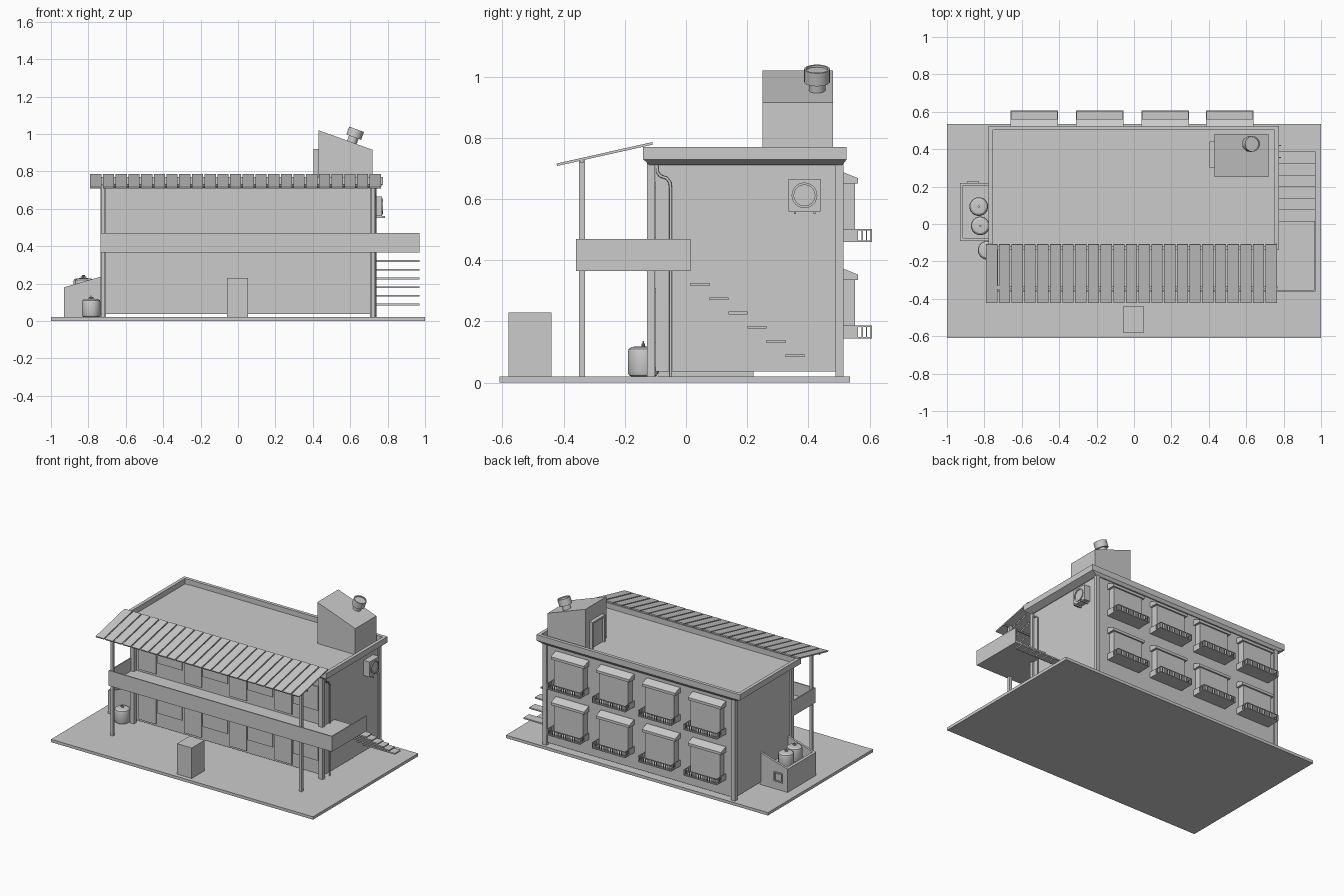
import bpy, bmesh, math
from mathutils import Vector, Matrix

if "Cube" in bpy.data.objects:
    bpy.data.objects.remove(bpy.data.objects["Cube"])


def finish(name, bm):
    bmesh.ops.recalc_face_normals(bm, faces=bm.faces)
    me = bpy.data.meshes.new(name)
    bm.to_mesh(me)
    bm.free()
    ob = bpy.data.objects.new(name, me)
    bpy.context.collection.objects.link(ob)
    return ob


def boxes(name, items):
    """One object from boxes given as (x0, x1, y0, y1, z0, z1)."""
    bm = bmesh.new()
    for x0, x1, y0, y1, z0, z1 in items:
        m = Matrix.Translation(((x0 + x1) / 2, (y0 + y1) / 2, (z0 + z1) / 2)) @ \
            Matrix.Diagonal((x1 - x0, y1 - y0, z1 - z0, 1))
        bmesh.ops.create_cube(bm, size=1, matrix=m)
    return finish(name, bm)


def prism(name, pts, axis, a, b):
    """Extrude a closed profile along x (points y,z) or y (points x,z)."""
    bm = bmesh.new()
    put = (lambda p, t: (t, p[0], p[1])) if axis == 'x' else (lambda p, t: (p[0], t, p[1]))
    f = bm.faces.new([bm.verts.new(put(p, a)) for p in pts])
    r = bmesh.ops.extrude_face_region(bm, geom=[f])
    d = Vector((b - a, 0, 0)) if axis == 'x' else Vector((0, b - a, 0))
    bmesh.ops.translate(bm, vec=d, verts=[v for v in r['geom'] if isinstance(v, bmesh.types.BMVert)])
    return finish(name, bm)


def smooth(ob):
    bpy.ops.object.select_all(action='DESELECT')
    ob.select_set(True)
    bpy.context.view_layer.objects.active = ob
    bpy.ops.object.shade_smooth_by_angle()


def lathe(name, profile, matrix, n=24):
    """Revolve (radius, height) points about the local z axis."""
    bm = bmesh.new()
    rings = [[bm.verts.new(matrix @ Vector((r * math.cos(2 * math.pi * i / n),
              r * math.sin(2 * math.pi * i / n), h))) for i in range(n)] for r, h in profile]
    for lo, hi in zip(rings, rings[1:]):
        for i in range(n):
            bm.faces.new((lo[i], lo[(i + 1) % n], hi[(i + 1) % n], hi[i]))
    bm.faces.new(rings[0])
    bm.faces.new(rings[-1])
    ob = finish(name, bm)
    smooth(ob)
    return ob


def pipe(name, pts, r):
    cu = bpy.data.curves.new(name, 'CURVE')
    cu.dimensions = '3D'
    cu.bevel_depth, cu.bevel_resolution, cu.use_fill_caps = r, 2, True
    sp = cu.splines.new('POLY')
    sp.points.add(len(pts) - 1)
    for p, c in zip(sp.points, pts):
        p.co = (*c, 1)
    ob = bpy.data.objects.new(name, cu)
    bpy.context.collection.objects.link(ob)


# ground slab, main block and corner posts
boxes('base', [(-1, 1, -.61, .535, 0, .02)])
boxes('building_body', [(-.725, .725, -.1, .505, .037, .735)])
boxes('corner_posts', [(x, x + .03, y, y + .025, .02, .72)
                       for x in (-.735, .705) for y in (-.127, .489)])

# roof with tapered underside and raised rim
bm = bmesh.new()
loops = [(-.735, .735, -.12, .512, .712), (-.778, .775, -.14, .525, .73), (-.778, .775, -.14, .525, .77),
         (-.755, .752, -.117, .502, .77), (-.755, .752, -.117, .502, .733)]
rings = [[bm.verts.new(c) for c in ((a, p, z), (b, p, z), (b, q, z), (a, q, z))]
         for a, b, p, q, z in loops]
for lo, hi in zip(rings, rings[1:]):
    for i in range(4):
        bm.faces.new((lo[i], lo[(i + 1) % 4], hi[(i + 1) % 4], hi[i]))
bm.faces.new(rings[0])
bm.faces.new(rings[-1])
finish('roof_parapet', bm)

# front doors and windows on both floors
doors, windows = [], []
for x in (-.685, -.338, .005, .352):
    for dz in (0, .345):
        doors.append((x, x + .133, -.107, -.09, .05 + dz, .31 + dz))
        windows.append((x + .143, x + .333, -.107, -.09, .13 + dz, .295 + dz))
boxes('front_doors', doors)
boxes('front_windows', windows)

# upper walkway with solid railing and stair landing
t = .008
boxes('walkway', [(-.735, .97, -.36, -.1, .365, .38), (.727, .97, -.1, .015, .365, .38),
                  (-.735, .97, -.36, -.36 + t, .365, .47), (-.735, -.735 + t, -.36, -.1, .365, .47),
                  (.97 - t, .97, -.36, .015, .365, .47)])
boxes('stair_treads', [(.725, .97, .015 + .062 * i, .077 + .062 * i, .316 - .0465 * i, .325 - .0465 * i)
                       for i in range(6)])

# slatted awning and its poles
pts = [(-.423, .716), (-.421, .708), (-.108, .778), (-.11, .786)]
n, pitch = 23, 1.562 / 23
for i in range(n):
    x = -.79 + i * pitch
    prism('awning_panel', pts, 'x', x, x + pitch - .008)
boxes('awning_poles', [(x, x + .02, -.35, -.33, .02, .73) for x in (-.73, .71)])
boxes('awning_rail', [(-.785, .768, -.345, -.335, .718, .726)])

# free-standing cabinet in front
boxes('cabinet', [(-.06, .053, -.58, -.44, .02, .23)])

# rooftop stair house, its door and vent
prism('roof_house', [(.43, .73), (.72, .73), (.72, .915), (.43, 1.02)], 'y', .25, .48)
boxes('roof_house_door', [(.405, .43, .3, .312, .733, .92), (.405, .43, .428, .44, .733, .92),
                          (.405, .43, .3, .44, .908, .92), (.418, .43, .312, .428, .733, .908)])
m = Matrix.Translation((.605, .428, .945)) @ Matrix.Rotation(math.radians(20), 4, 'Y')
lathe('roof_vent', [(.027, -.01), (.027, .04), (.042, .04), (.042, .085), (.036, .085), (.036, .078)], m)

# back bay windows with hoods and railed balconies
for x0 in (-.66, -.31, .04, .385):
    x1 = x0 + .253
    for z in (0, .315):
        prism('window_hood', [(.5, .372 + z), (.515, .372 + z), (.562, .353 + z), (.562, .335 + z),
                              (.5, .335 + z)], 'x', x0, x1)
        boxes('bay_window', [(x0 + .015, x1 - .015, .5, .552, .15 + z, .34 + z)])
        bars = [(x0, x1, .5, .607, .145 + z, .15 + z), (x0, x0 + .005, .5, .562, .145 + z, .187 + z),
                (x1 - .005, x1, .5, .562, .145 + z, .187 + z),
                (x0, x1, .602, .607, .182 + z, .187 + z),
                (x0, x0 + .005, .56, .607, .182 + z, .187 + z),
                (x1 - .005, x1, .56, .607, .182 + z, .187 + z)]
        for i in range(19):
            x = x0 + i * (x1 - x0 - .004) / 18
            bars.append((x, x + .004, .603, .607, .15 + z, .184 + z))
        for y in (.574, .588):
            bars += [(x, x + .004, y, y + .004, .15 + z, .184 + z) for x in (x0, x1 - .004)]
        boxes('balcony_railing', bars)

# air conditioner on the right wall
boxes('air_conditioner', [(.725, .77, .335, .44, .56, .665)])
boxes('air_conditioner_brackets', [(.72, .785, y, y + .007, .551, .56) for y in (.352, .416)])
m = Matrix.Translation((.77, .387, .612)) @ Matrix.Rotation(math.pi / 2, 4, 'Y')
lathe('fan_ring', [(.042, -.002), (.042, .006), (.034, .006), (.034, .001)], m)

# drain pipe
pipe('drain_pipe', [(.735, -.095, .712), (.735, -.094, .69), (.735, -.085, .676), (.735, -.063, .668),
                    (.735, -.053, .655), (.735, -.05, .635), (.735, -.05, .02)], .005)

# open-topped lean-to on the left, with small framed window
def slope(x):
    return .18 + (x + .93) * .29


def wall(name, a, b, y0, y1, z0=.02, drop=0):
    prism(name, [(a, z0), (b, z0), (b, slope(b) - drop), (a, slope(a) - drop)], 'y', y0, y1)


wall('lean_to_front', -.93, -.72, -.09, -.075)
wall('lean_to_back', -.93, -.72, .205, .22)
wall('lean_to_side', -.93, -.915, -.075, .205)
boxes('lean_to_floor', [(-.915, -.72, -.075, .205, .02, .13)])
boxes('lean_to_window', [(-.892, -.884, .215, .228, .075, .14), (-.836, -.828, .215, .228, .075, .14),
                         (-.884, -.836, .215, .228, .075, .083), (-.884, -.836, .215, .228, .132, .14)])

# rounded tanks with valves
for x, y, z in ((-.785, -.14, .02), (-.83, .093, .13), (-.822, -.01, .13)):
    m = Matrix.Translation((x, y, z))
    lathe('tank', [(.038, 0), (.046, .004), (.05, .014), (.05, .08), (.047, .09), (.038, .097),
                   (.015, .099)], m)
    lathe('tank_valve', [(.006, .095), (.006, .108), (.003, .108), (.003, .116)], m, 10)
    boxes('valve_handle', [(x - .012, x + .012, y - .003, y + .003, z + .102, z + .107)])
